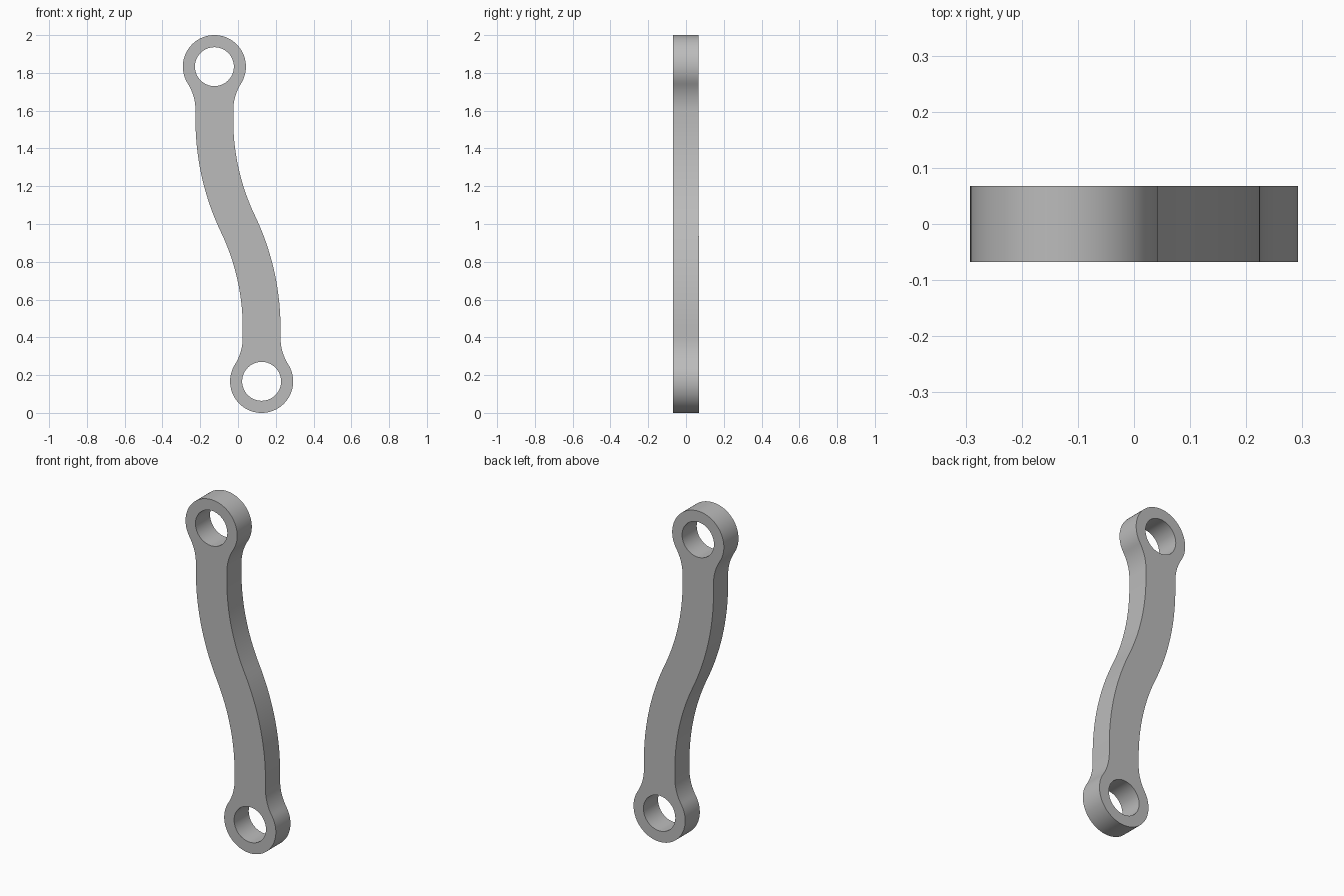
import bpy, bmesh
from math import pi, sqrt, asin, atan2, cos, sin, radians

cube = bpy.data.objects.get("Cube")
if cube:
    bpy.data.objects.remove(cube, do_unlink=True)

# Main dimensions (upper half; lower half is its half-turn about z = 1)
EYE_X, EYE_Z = -0.125, 1.833
EYE_R, HOLE_R = 0.167, 0.103
HALF_W, HALF_T = 0.1, 0.0675
BEND_H = 0.55
FILLET = 0.264


def arc(cx, cz, r, a0, a1, n):
    """Points along an arc, both ends included."""
    return [(cx + r * cos(a0 + (a1 - a0) * i / n),
             cz + r * sin(a0 + (a1 - a0) * i / n)) for i in range(n + 1)]


def half_turn(points):
    return [(-x, 2 - z) for x, z in points]


# Shank bend and the fillets blending it into the eye
bend_r = (EYE_X ** 2 + BEND_H ** 2) / (2 * abs(EYE_X))
bend_a = asin(BEND_H / bend_r)
bend_x, bend_z = EYE_X + bend_r, 1 + BEND_H
side = HALF_W + FILLET
drop = sqrt((EYE_R + FILLET) ** 2 - side ** 2)
tilt = atan2(drop, side)

# Upper half outline, from the right side over the eye to the left side
upper = arc(bend_x, bend_z, bend_r - HALF_W, pi + bend_a, pi, 20)
upper += arc(EYE_X + side, EYE_Z - drop, FILLET, pi, pi - tilt, 12)
upper += arc(EYE_X, EYE_Z, EYE_R, -tilt, pi + tilt, 48)[1:]
upper += arc(EYE_X - side, EYE_Z - drop, FILLET, tilt, 0, 12)[1:]
upper += arc(bend_x, bend_z, bend_r + HALF_W, pi, pi + bend_a, 20)[:-1]
hole = arc(EYE_X, EYE_Z, HOLE_R, 0, 2 * pi, 64)[:-1]

# Filled flat profile with both holes, extruded to thickness
profile = bpy.data.curves.new("link_arm", "CURVE")
profile.dimensions = "2D"
profile.fill_mode = "BOTH"
profile.extrude = HALF_T
for loop in (upper + half_turn(upper), hole, half_turn(hole)):
    spline = profile.splines.new("POLY")
    spline.points.add(len(loop) - 1)
    for point, (x, z) in zip(spline.points, loop):
        point.co = (x, z, 0, 1)
    spline.use_cyclic_u = True

arm = bpy.data.objects.new("link_arm", profile)
bpy.context.collection.objects.link(arm)
arm.rotation_euler.x = pi / 2
bpy.ops.object.select_all(action="DESELECT")
arm.select_set(True)
bpy.context.view_layer.objects.active = arm
bpy.ops.object.convert(target="MESH")
bpy.ops.object.transform_apply(location=False, rotation=True, scale=False)

# Weld the caps to the walls
bm = bmesh.new()
bm.from_mesh(arm.data)
bmesh.ops.remove_doubles(bm, verts=bm.verts, dist=0.0001)
bmesh.ops.recalc_face_normals(bm, faces=bm.faces)
bm.to_mesh(arm.data)
bm.free()

# Plain grey finish
grey = bpy.data.materials.new("plain_grey")
grey.use_nodes = True
colour = (0.5, 0.5, 0.5, 1)
grey.diffuse_color = colour
grey.node_tree.nodes["Principled BSDF"].inputs["Base Color"].default_value = colour
arm.data.materials.clear()
arm.data.materials.append(grey)
bpy.ops.object.shade_smooth_by_angle(angle=radians(30))
